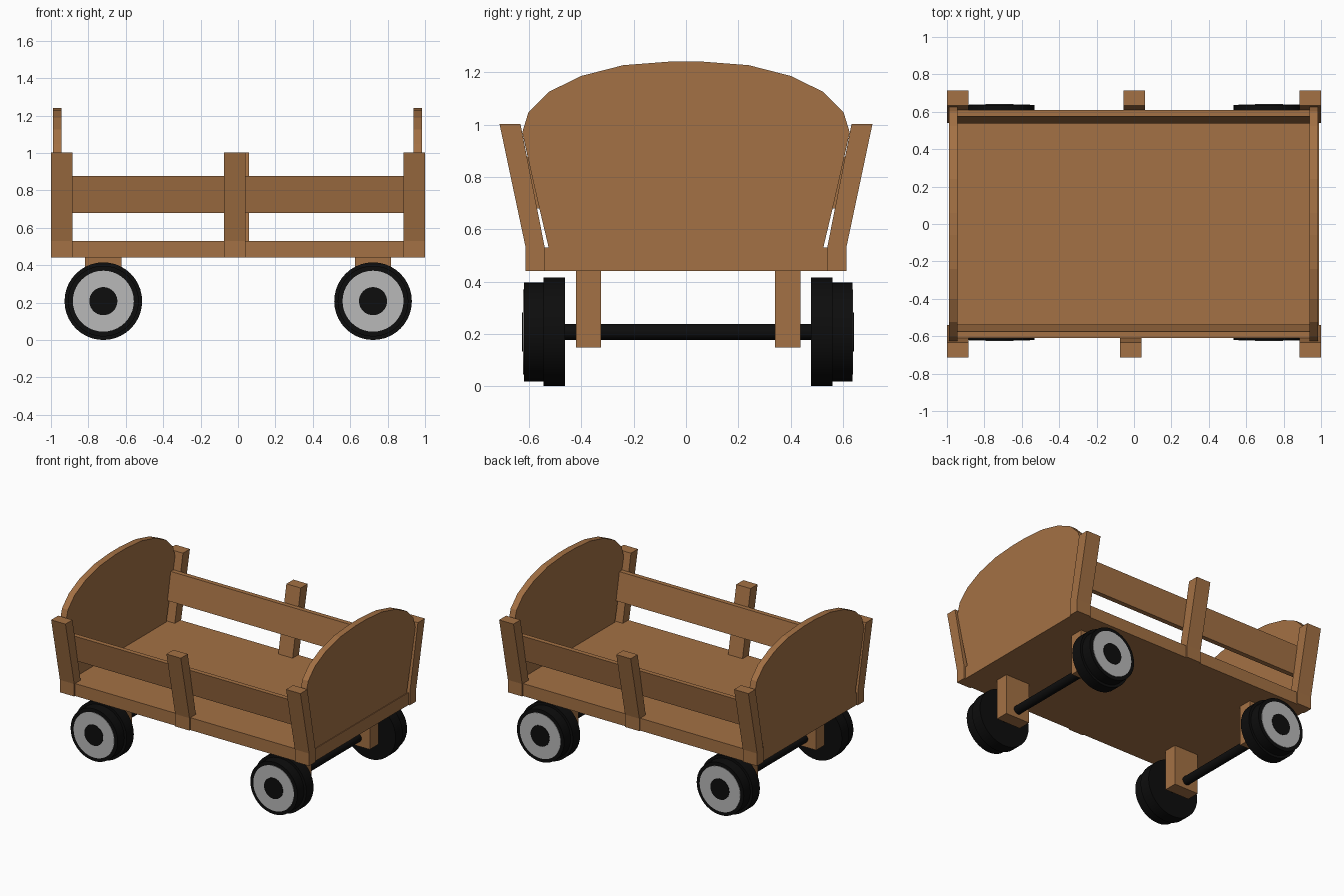
import bpy, bmesh, math

if "Cube" in bpy.data.objects:
    bpy.data.objects.remove(bpy.data.objects["Cube"])

def material(name, rgb):
    m = bpy.data.materials.new(name)
    m.diffuse_color = (*rgb, 1)
    m.use_nodes = True
    m.node_tree.nodes["Principled BSDF"].inputs["Base Color"].default_value = m.diffuse_color
    return m

WOOD = material("wood", (0.37, 0.165, 0.058))
BLACK = material("rubber", (0.004, 0.004, 0.004))
SILVER = material("rim_metal", (0.48, 0.48, 0.48))

def finish(name, bm, mat):
    bmesh.ops.recalc_face_normals(bm, faces=bm.faces[:])
    me = bpy.data.meshes.new(name)
    bm.to_mesh(me)
    bm.free()
    me.materials.append(mat)
    ob = bpy.data.objects.new(name, me)
    bpy.context.collection.objects.link(ob)
    return ob

def extrude_x(name, profile, x0, x1, mat=WOOD):
    """Extrude a (y, z) outline from x0 to x1."""
    bm = bmesh.new()
    face = bm.faces.new([bm.verts.new((x0, y, z)) for y, z in profile])
    new = bmesh.ops.extrude_face_region(bm, geom=[face])["geom"]
    verts = [g for g in new if isinstance(g, bmesh.types.BMVert)]
    bmesh.ops.translate(bm, vec=(x1 - x0, 0, 0), verts=verts)
    return finish(name, bm, mat)

def box(name, x0, x1, y0, y1, z0, z1):
    return extrude_x(name, [(y0, z0), (y1, z0), (y1, z1), (y0, z1)], x0, x1)

def lathe_y(name, profile, x, z, mat, segments=40):
    """Spin a (y, radius) profile around a y axis, capping both ends."""
    bm = bmesh.new()
    rings = [[bm.verts.new((x + r * math.cos(a), y, z + r * math.sin(a)))
              for a in (2 * math.pi * i / segments for i in range(segments))]
             for y, r in profile]
    for a, b in zip(rings, rings[1:]):
        for i in range(segments):
            j = (i + 1) % segments
            bm.faces.new((a[i], a[j], b[j], b[i]))
    bm.faces.new(rings[0])
    bm.faces.new(rings[-1])
    ob = finish(name, bm, mat)
    ob.select_set(True)
    bpy.context.view_layer.objects.active = ob
    bpy.ops.object.shade_smooth_by_angle(angle=math.radians(30))
    ob.select_set(False)
    return ob

# Floor
box("floor", -0.99, 0.99, -0.603, 0.603, 0.44, 0.53)

# Arched end boards
half = [(0.525, 0.53), (0.57, 0.72), (0.626, 0.97), (0.602, 1.048), (0.525, 1.125),
        (0.4, 1.186), (0.24, 1.227), (0.06, 1.241)]
arch = half + [(-y, z) for y, z in reversed(half)]
extrude_x("left_end_board", arch, -0.99, -0.943)
extrude_x("right_end_board", arch, 0.938, 0.985)

# Leaning side posts and rails
post = [(0.54, 0.44), (0.613, 0.44), (0.613, 0.53), (0.713, 1.003), (0.633, 1.003), (0.54, 0.53)]
rail = [(0.538, 0.68), (0.573, 0.68), (0.61, 0.877), (0.576, 0.877)]
for side, s, mid in (("front", -1, -0.075), ("back", 1, -0.055)):
    for pos, x0 in (("left", -1.0), ("middle", mid), ("right", 0.885)):
        extrude_x(f"{side}_{pos}_post", [(s * y, z) for y, z in post], x0, x0 + 0.115)
    extrude_x(f"{side}_rail", [(s * y, z) for y, z in rail], -0.943, 0.938)

# Running gear
R = 0.2075
for end, x in (("left", -0.72), ("right", 0.722)):
    lathe_y(f"{end}_axle", [(-0.5, 0.031), (0.51, 0.031)], x, R, BLACK, 24)
    box(f"{end}_front_axle_block", x - 0.097, x + 0.097, -0.42, -0.325, 0.147, 0.44)
    box(f"{end}_back_axle_block", x - 0.097, x + 0.097, 0.34, 0.438, 0.147, 0.44)
    # Wheels: stepped tyre, silver rim and black hub
    for side, s, y in (("front", -1, -0.462), ("back", 1, 0.478)):
        name = f"{side}_{end}"
        lathe_y(f"{name}_tyre", [(y, R), (y + s * 0.082, R), (y + s * 0.082, 0.189),
                                 (y + s * 0.158, 0.189)], x, R, BLACK)
        lathe_y(f"{name}_rim", [(y + s * 0.1, 0.163), (y + s * 0.161, 0.163)], x, R, SILVER)
        lathe_y(f"{name}_hub", [(y + s * 0.1, 0.075), (y + s * 0.164, 0.075)], x, R, BLACK)
